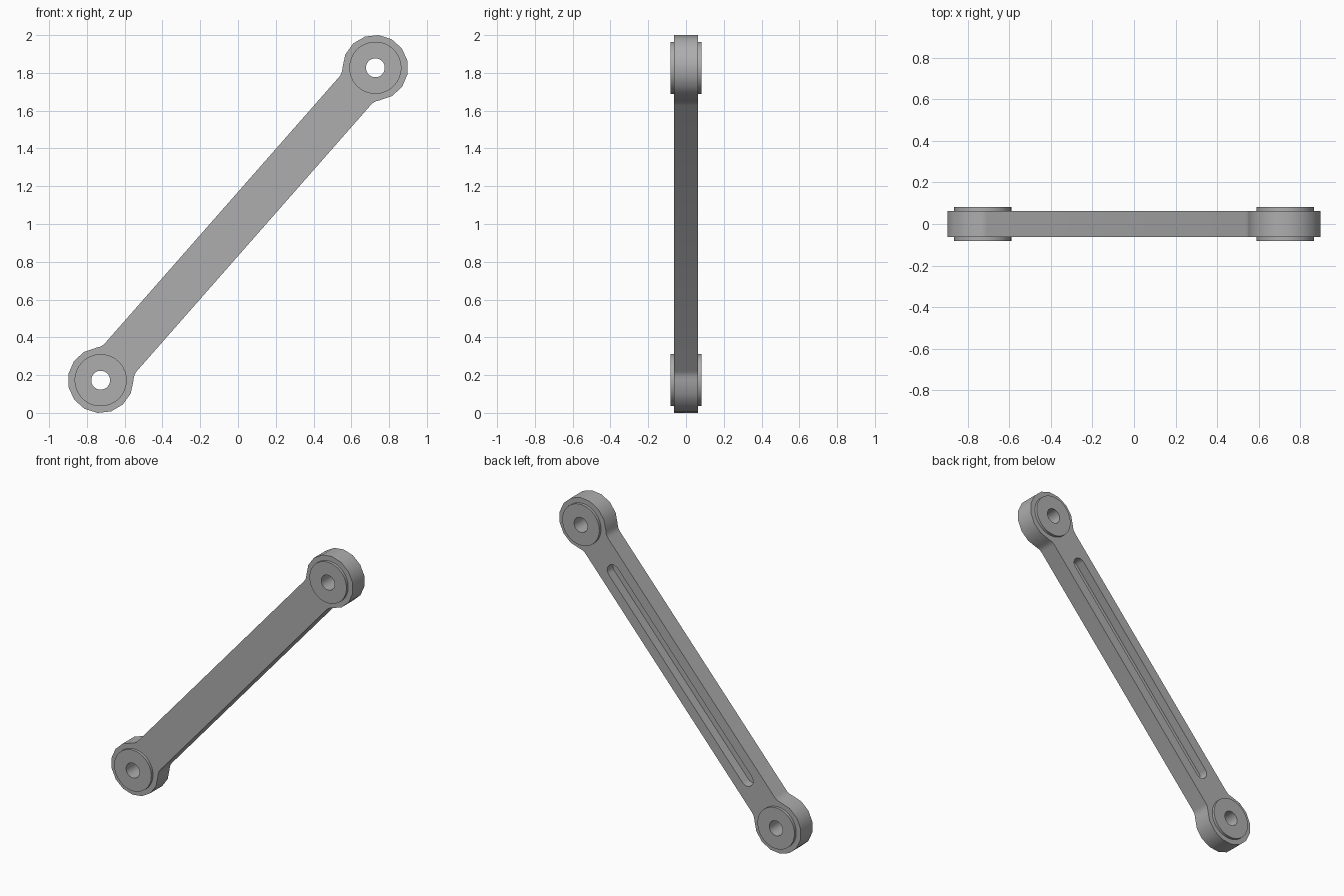
import bpy, bmesh
from math import sin, cos, pi, sqrt, atan2, radians
from mathutils import Matrix

cube = bpy.data.objects.get("Cube")
if cube:
    bpy.data.objects.remove(cube, do_unlink=True)

# Main dimensions
END_X, END_Z = 0.727, 0.827            # eye centre, measured from the middle of the link
HALF = sqrt(END_X ** 2 + END_Z ** 2)   # half distance between the eyes
EYE_R, BUSH_R, HOLE_R = 0.174, 0.138, 0.05
BAR_W, BAR_T, BUSH_T = 0.112, 0.0625, 0.081
FILLET = 0.07
SLOT_L, SLOT_W = 0.80, 0.045
TILT = Matrix.Translation((0, 0, 1)) @ Matrix.Rotation(-atan2(END_Z, END_X), 4, 'Y')

grey = bpy.data.materials.new("metal_grey")
grey.use_nodes = True
colour = (0.42, 0.42, 0.42, 1)
grey.diffuse_color = colour
grey.node_tree.nodes["Principled BSDF"].inputs["Base Color"].default_value = colour


def arc(cx, cz, r, a0, a1, n):
    return [(cx + r * cos(a0 + (a1 - a0) * i / n), cz + r * sin(a0 + (a1 - a0) * i / n))
            for i in range(n + 1)]


def plate(name, outline, y0, y1):
    """Extrude a flat outline from y0 to y1 and tilt it into place."""
    bm = bmesh.new()
    face = bm.faces.new([bm.verts.new((x, y0, z)) for x, z in outline])
    new = bmesh.ops.extrude_face_region(bm, geom=[face])["geom"]
    bmesh.ops.translate(bm, vec=(0, y1 - y0, 0),
                        verts=[v for v in new if isinstance(v, bmesh.types.BMVert)])
    bmesh.ops.recalc_face_normals(bm, faces=bm.faces)
    bmesh.ops.transform(bm, matrix=TILT, verts=bm.verts)
    mesh = bpy.data.meshes.new(name)
    bm.to_mesh(mesh)
    bm.free()
    obj = bpy.data.objects.new(name, mesh)
    bpy.context.collection.objects.link(obj)
    mesh.materials.append(grey)
    return obj


def circle(cx, r, n):
    return arc(cx, 0, r, 0, 2 * pi, n)[:-1]


def cut(obj, cutter):
    mod = obj.modifiers.new(cutter.name, 'BOOLEAN')
    mod.operation = 'DIFFERENCE'
    mod.solver = 'EXACT'
    mod.object = cutter
    bpy.context.view_layer.objects.active = obj
    bpy.ops.object.modifier_apply(modifier=mod.name)
    bpy.data.objects.remove(cutter, do_unlink=True)


def smooth(obj):
    bpy.ops.object.select_all(action='DESELECT')
    obj.select_set(True)
    bpy.context.view_layer.objects.active = obj
    bpy.ops.object.shade_smooth_by_angle(angle=radians(32))


# Link arm: round eyes blended into a straight bar
fz = BAR_W + FILLET
fx = sqrt((EYE_R + FILLET) ** 2 - fz ** 2)
turn = atan2(fz, fx)
right_end = (arc(HALF - fx, -fz, FILLET, pi / 2, turn, 3)
             + arc(HALF, 0, EYE_R, turn - pi, pi - turn, 11)[1:-1]
             + arc(HALF - fx, fz, FILLET, -turn, -pi / 2, 3))
arm = plate("link_arm", right_end + [(-x, -z) for x, z in right_end], -BAR_T, BAR_T)

# Long rounded groove in the back face
slot_c = SLOT_L - SLOT_W
groove = (arc(slot_c, 0, SLOT_W, -pi / 2, pi / 2, 10)
          + arc(-slot_c, 0, SLOT_W, pi / 2, 3 * pi / 2, 10))
cut(arm, plate("groove_cutter", groove, 0, 0.2))

# Bushings pressed through both eyes
for name, x in (("upper", HALF), ("lower", -HALF)):
    cut(arm, plate(name + "_eye_cutter", circle(x, BUSH_R - 0.01, 32), -0.2, 0.2))
    bushing = plate(name + "_bushing", circle(x, BUSH_R, 40), -BUSH_T, BUSH_T)
    cut(bushing, plate(name + "_bore_cutter", circle(x, HOLE_R, 24), -0.2, 0.2))
    smooth(bushing)
smooth(arm)
